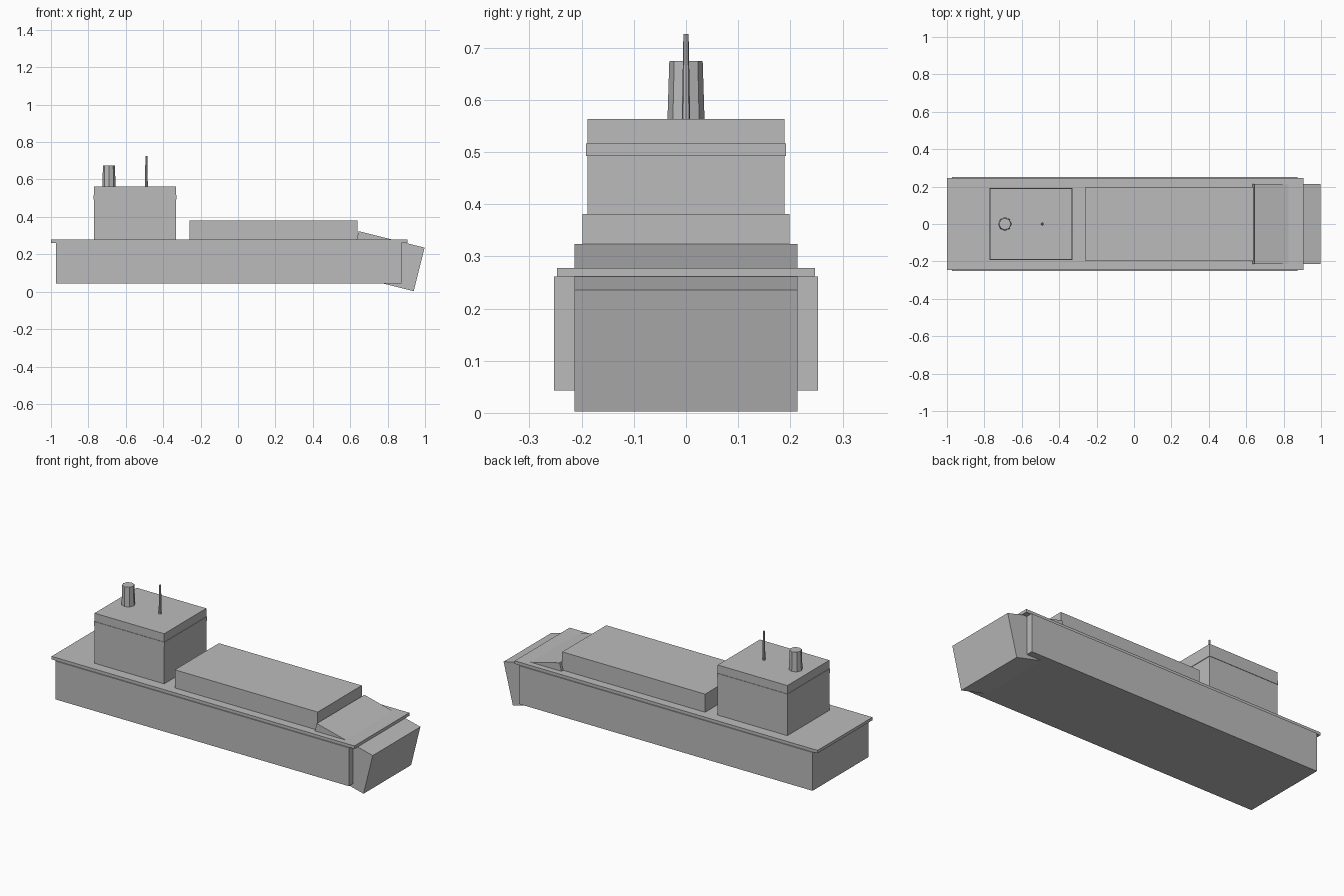
import bpy
import math

cube = bpy.data.objects.get("Cube")
if cube:
    bpy.data.objects.remove(cube, do_unlink=True)

grey = bpy.data.materials.new("plain grey")
grey.use_nodes = True
colour = (0.5, 0.5, 0.5, 1)
grey.diffuse_color = colour
grey.node_tree.nodes["Principled BSDF"].inputs["Base Color"].default_value = colour


def finish(name):
    obj = bpy.context.object
    obj.name = name
    obj.data.materials.append(grey)
    return obj


def box(name, x0, x1, half_width, z0, z1, pitch=0):
    """Box symmetric about y = 0, optionally pitched about its centre."""
    bpy.ops.mesh.primitive_cube_add(
        size=1,
        location=((x0 + x1) / 2, 0, (z0 + z1) / 2),
        rotation=(0, math.radians(pitch), 0))
    obj = finish(name)
    obj.scale = (x1 - x0, 2 * half_width, z1 - z0)
    return obj


def post(name, x, r_base, r_top, z0, z1, sides=8):
    """Upright tapered post on the centreline."""
    bpy.ops.mesh.primitive_cone_add(
        vertices=sides, radius1=r_base, radius2=r_top, depth=z1 - z0,
        location=(x, 0, (z0 + z1) / 2))
    return finish(name)


DECK = 0.278
ROOF = 0.563

# Hull, overhanging deck and tilted bow block
box("hull", -0.973, 0.874, 0.2525, 0.043, 0.261)
box("deck", -1.0, 0.905, 0.247, 0.261, DECK)
box("bow", 0.611, 0.974, 0.214, 0.043, 0.283, pitch=14)

# Cargo block and bridge house with its thin band
box("cargo_hold", -0.259, 0.64, 0.198, DECK, 0.381)
box("bridge_house", -0.77, -0.332, 0.189, DECK, ROOF)
box("bridge_band", -0.773, -0.329, 0.1915, 0.492, 0.516)

# Funnel and mast on the roof
post("funnel", -0.69, 0.0355, 0.032, ROOF, 0.674)
post("mast", -0.49, 0.008, 0.005, ROOF, 0.726)
